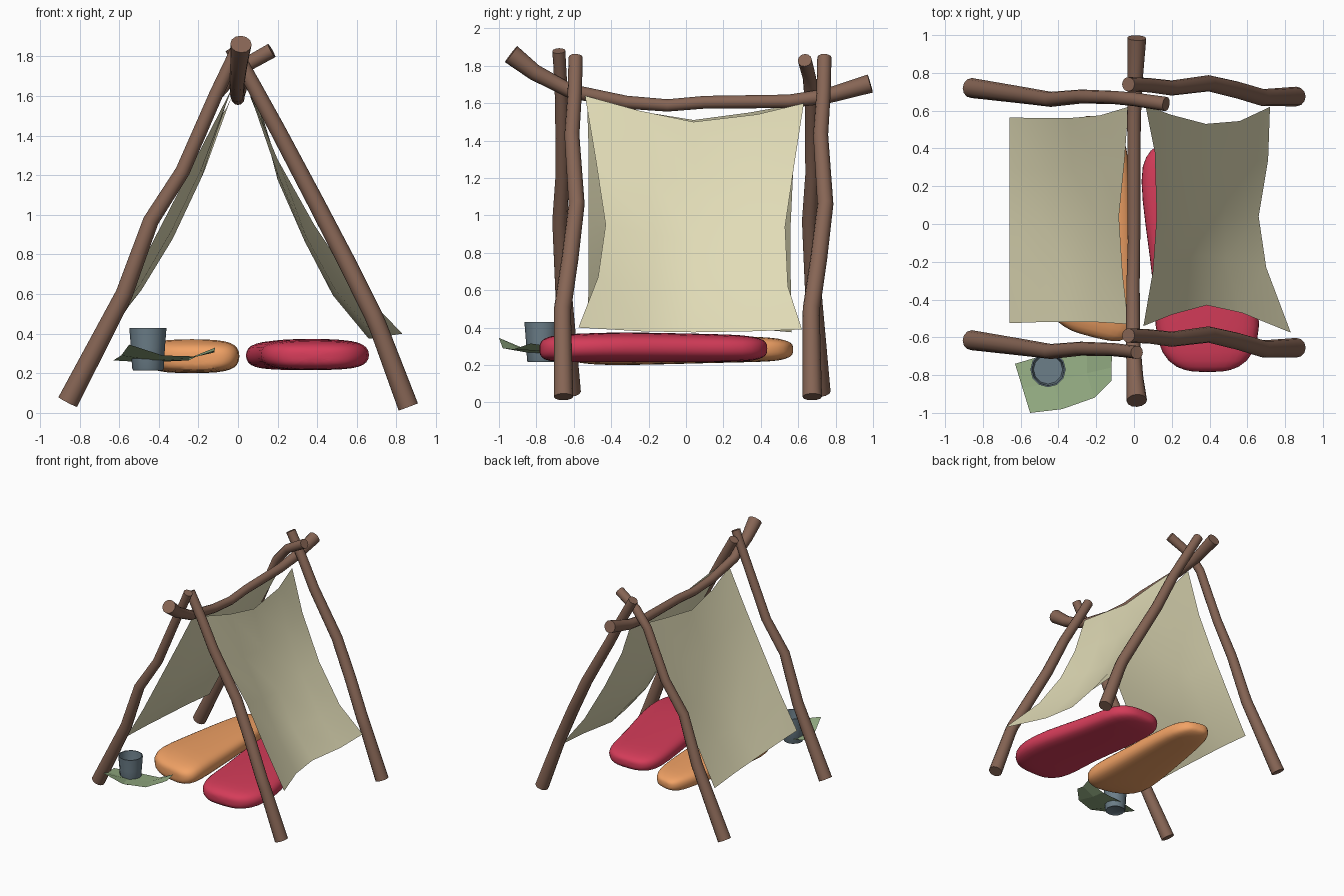
import bpy, bmesh, math
from mathutils import Vector


def material(name, rgb):
    m = bpy.data.materials.new(name)
    m.diffuse_color = (*rgb, 1)
    return m


WOOD = material("wood", (0.24, 0.13, 0.09))
CANVAS = material("canvas", (0.75, 0.71, 0.47))
RED = material("red_cloth", (0.66, 0.045, 0.10))
ORANGE = material("orange_cloth", (0.88, 0.36, 0.13))
METAL = material("blue_metal", (0.15, 0.21, 0.25))
GREEN = material("green_cloth", (0.30, 0.42, 0.23))


def finish(name, bm, mat, angle=None, subdiv=0):
    bmesh.ops.recalc_face_normals(bm, faces=bm.faces)
    me = bpy.data.meshes.new(name)
    bm.to_mesh(me)
    bm.free()
    me.materials.append(mat)
    ob = bpy.data.objects.new(name, me)
    bpy.context.collection.objects.link(ob)
    if subdiv:
        mod = ob.modifiers.new("round", 'SUBSURF')
        mod.levels = mod.render_levels = subdiv
    if angle:
        bpy.ops.object.select_all(action='DESELECT')
        bpy.context.view_layer.objects.active = ob
        ob.select_set(True)
        bpy.ops.object.shade_smooth_by_angle(angle=math.radians(angle))
    return ob


def loft(name, rings, mat, angle, subdiv=0):
    """Skin a list of rings and cap both ends."""
    bm = bmesh.new()
    loops = [[bm.verts.new(p) for p in r] for r in rings]
    n = len(loops[0])
    for a, b in zip(loops, loops[1:]):
        for i in range(n):
            j = (i + 1) % n
            bm.faces.new((a[i], a[j], b[j], b[i]))
    bm.faces.new(loops[0])
    bm.faces.new(loops[-1])
    return finish(name, bm, mat, angle, subdiv)


def pole(name, path, up, dy=0, sides=12):
    """Crooked log through (x, y, z, radius) points."""
    pts = [Vector((x, y + dy, z)) for x, y, z, r in path]
    rings = []
    for i, p in enumerate(pts):
        t = (pts[min(i + 1, len(pts) - 1)] - pts[max(i - 1, 0)]).normalized()
        u = t.cross(Vector(up)).normalized()
        v = t.cross(u)
        rings.append([p + path[i][3] * (math.cos(a) * u + math.sin(a) * v)
                      for a in (2 * math.pi * k / sides for k in range(sides))])
    loft(name, rings, WOOD, 40)


def sheet(name, rows, mat, angle=None):
    bm = bmesh.new()
    g = [[bm.verts.new(p) for p in r] for r in rows]
    for a, b in zip(g, g[1:]):
        for i in range(len(a) - 1):
            bm.faces.new((a[i], a[i + 1], b[i + 1], b[i]))
    finish(name, bm, mat, angle)


def canvas(name, top, bottom, front, back, sag):
    """Patch between four 5-point edges, sagging in the middle."""
    T, B, F, K = ([Vector(p) for p in e] for e in (top, bottom, front, back))
    rows = []
    for j in range(5):
        v = j / 4
        row = []
        for i in range(5):
            u = i / 4
            p = T[i] * (1 - v) + B[i] * v + F[j] * (1 - u) + K[j] * u
            p -= ((T[0] * (1 - u) + T[4] * u) * (1 - v)
                  + (B[0] * (1 - u) + B[4] * u) * v)
            row.append(p + Vector(sag) * 16 * u * (1 - u) * v * (1 - v))
        rows.append(row)
    sheet(name, rows, CANVAS, 60)


def bag(name, stations, mat, skew=0.0):
    """Soft rolled bag: stations are (y, centre x, half width, low z, high z)."""
    rings = []
    for y, xc, hw, lo, hi in stations:
        ring = []
        for k in range(16):
            a = 2 * math.pi * k / 16
            c, s = math.cos(a), math.sin(a)
            dx = hw * math.copysign(abs(c) ** 0.6, c)
            ring.append((xc + dx, y + skew * dx,
                         (lo + hi) / 2 + (hi - lo) / 2 * math.copysign(abs(s) ** 0.7, s)))
        rings.append(ring)
    loft(name, rings, mat, 60, 1)


# Right legs: same log front and back
right_leg = [(0.86, -0.655, 0.03, 0.052), (0.71, -0.66, 0.43, 0.046),
             (0.68, -0.66, 0.50, 0.046), (0.545, -0.62, 0.77, 0.045), (0.395, -0.585, 1.06, 0.043),
             (0.20, -0.61, 1.43, 0.040), (0.08, -0.595, 1.65, 0.038), (-0.03, -0.59, 1.845, 0.038)]
pole("right_front_leg", right_leg, (0, 1, 0))
pole("right_back_leg", right_leg, (0, 1, 0), 1.33)

# Left legs: the back one is slightly longer and leans over the ridge
left_leg = [(-0.86, -0.615, 0.055, 0.053), (-0.575, -0.655, 0.60, 0.044),
            (-0.44, -0.675, 0.97, 0.040), (-0.28, -0.66, 1.22, 0.037), (-0.11, -0.665, 1.61, 0.035)]
pole("left_front_leg", left_leg + [(-0.02, -0.675, 1.80, 0.034), (0.015, -0.68, 1.88, 0.035)], (0, 1, 0))
pole("left_back_leg", [(x, y + 1.335, z, r) for x, y, z, r in left_leg]
     + [(0.0, 0.66, 1.735, 0.036), (0.17, 0.635, 1.83, 0.038)], (0, 1, 0))

# Ridge pole
pole("ridge_pole", [(0.015, -0.935, 1.862, 0.054), (0.005, -0.81, 1.765, 0.044), (-0.005, -0.62, 1.665, 0.038),
                    (-0.005, -0.32, 1.605, 0.035), (0, -0.10, 1.588, 0.033), (0, 0.1, 1.605, 0.034),
                    (0, 0.55, 1.61, 0.036), (0.005, 0.75, 1.637, 0.04), (0.015, 0.985, 1.705, 0.05)], (1, 0, 0))

# Canvas sides (edges: top, bottom front-to-back; front, back top-to-bottom)
canvas("right_canvas",
       [(0.05, -0.54, 1.64), (0.10, -0.25, 1.56), (0.12, 0.04, 1.50), (0.11, 0.38, 1.54), (0.06, 0.63, 1.60)],
       [(0.83, -0.575, 0.40), (0.70, -0.23, 0.38), (0.66, 0.04, 0.375), (0.71, 0.34, 0.38), (0.72, 0.62, 0.39)],
       [(0.05, -0.54, 1.64), (0.20, -0.48, 1.28), (0.385, -0.43, 0.95), (0.57, -0.47, 0.67), (0.83, -0.575, 0.40)],
       [(0.06, 0.63, 1.60), (0.19, 0.58, 1.28), (0.38, 0.53, 0.94), (0.56, 0.545, 0.62), (0.72, 0.62, 0.39)],
       (-0.02, 0, -0.01))
canvas("left_canvas",
       [(-0.03, -0.53, 1.64), (-0.06, -0.27, 1.56), (-0.08, 0.04, 1.51), (-0.05, 0.34, 1.55), (-0.03, 0.62, 1.60)],
       [(-0.66, -0.525, 0.44), (-0.66, -0.25, 0.43), (-0.66, 0.02, 0.415), (-0.66, 0.29, 0.40), (-0.66, 0.565, 0.375)],
       [(-0.03, -0.53, 1.64), (-0.19, -0.52, 1.33), (-0.36, -0.52, 1.00), (-0.515, -0.52, 0.70), (-0.66, -0.525, 0.44)],
       [(-0.03, 0.62, 1.60), (-0.18, 0.575, 1.28), (-0.35, 0.56, 0.96), (-0.51, 0.56, 0.66), (-0.66, 0.565, 0.375)],
       (0.05, 0, -0.05))

# Sleeping bags
bag("red_sleeping_bag", [(-0.785, 0.39, 0.07, 0.26, 0.31), (-0.765, 0.39, 0.17, 0.225, 0.345),
                         (-0.69, 0.39, 0.25, 0.215, 0.365), (-0.55, 0.39, 0.285, 0.215, 0.37),
                         (-0.35, 0.38, 0.275, 0.215, 0.378), (0.0, 0.305, 0.25, 0.215, 0.37),
                         (0.25, 0.27, 0.243, 0.215, 0.365), (0.36, 0.265, 0.21, 0.22, 0.355),
                         (0.42, 0.255, 0.14, 0.24, 0.335), (0.435, 0.255, 0.06, 0.265, 0.31)], RED)
bag("orange_sleeping_bag", [(-0.60, -0.215, 0.06, 0.25, 0.30), (-0.59, -0.22, 0.15, 0.215, 0.335),
                            (-0.53, -0.23, 0.23, 0.205, 0.36), (-0.42, -0.235, 0.25, 0.197, 0.378),
                            (-0.2, -0.225, 0.23, 0.20, 0.37), (0.15, -0.205, 0.195, 0.21, 0.36),
                            (0.39, -0.19, 0.165, 0.215, 0.352), (0.49, -0.185, 0.135, 0.22, 0.345),
                            (0.55, -0.185, 0.09, 0.24, 0.325), (0.565, -0.185, 0.04, 0.26, 0.305)], ORANGE, -0.25)

# Open cup: up the outside, over the rim, down the inside
profile = [(0.060, 0.222), (0.075, 0.215), (0.080, 0.225), (0.086, 0.33), (0.094, 0.43),
           (0.086, 0.43), (0.079, 0.33), (0.077, 0.32)]
loft("cup", [[(-0.455 + r * math.cos(k * math.pi / 6), -0.77 + r * math.sin(k * math.pi / 6), z)
              for k in range(12)] for r, z in profile], METAL, 35)

# Crumpled cloth under the cup
sheet("ground_cloth", [
    [(-0.55, -1.0, 0.345), (-0.38, -0.98, 0.29), (-0.21, -0.92, 0.285), (-0.12, -0.83, 0.315)],
    [(-0.59, -0.87, 0.29), (-0.43, -0.84, 0.265), (-0.25, -0.79, 0.275), (-0.12, -0.76, 0.305)],
    [(-0.63, -0.74, 0.265), (-0.46, -0.69, 0.255), (-0.25, -0.68, 0.265), (-0.115, -0.69, 0.33)]], GREEN)
